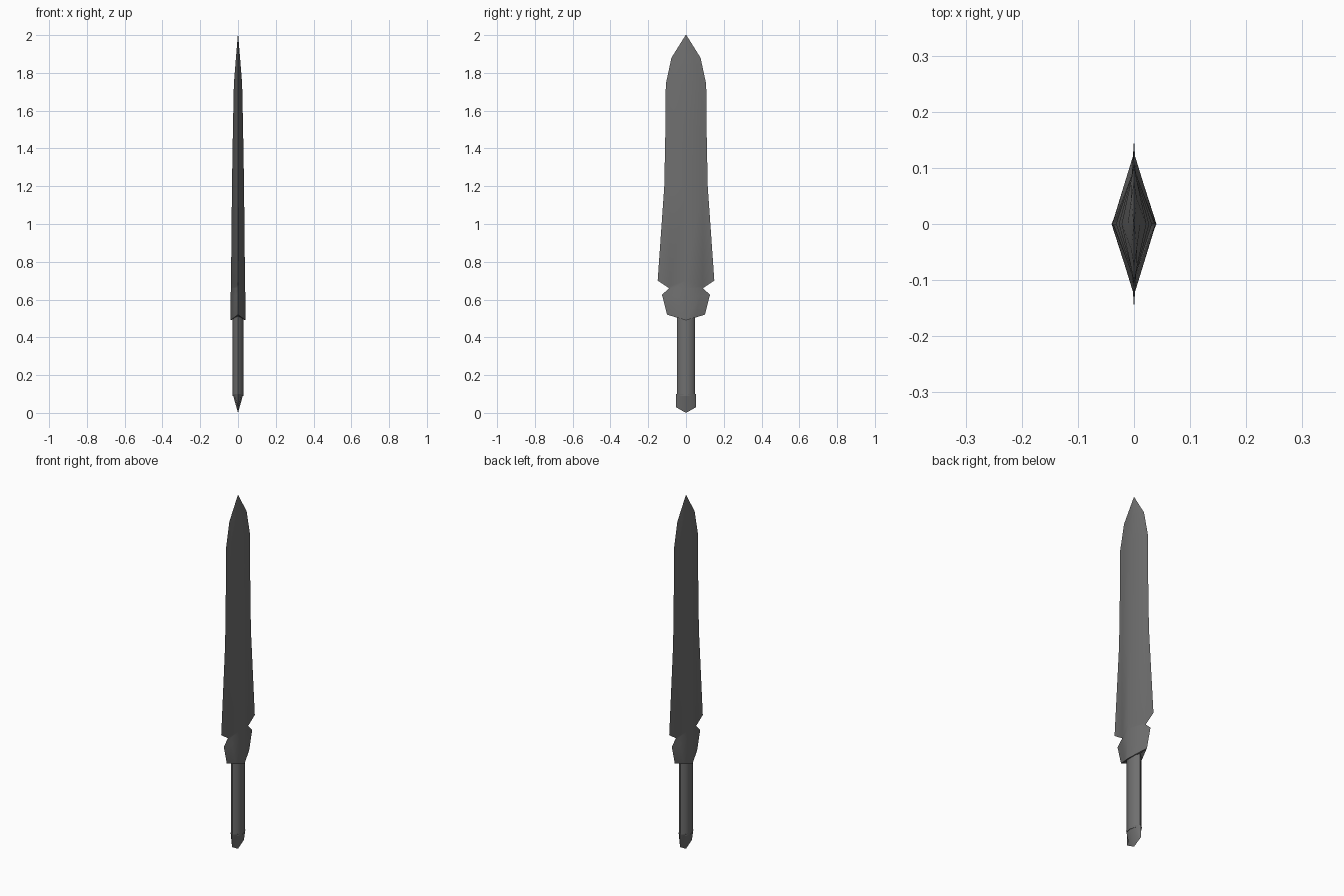
import bpy, bmesh, math

if "Cube" in bpy.data.objects:
    bpy.data.objects.remove(bpy.data.objects["Cube"])

steel = bpy.data.materials.new("dark_steel")
steel.diffuse_color = (0.16, 0.16, 0.16, 1)
steel.use_nodes = True
steel.node_tree.nodes["Principled BSDF"].inputs["Base Color"].default_value = steel.diffuse_color


def finish(name, bm, angle):
    bmesh.ops.remove_doubles(bm, verts=bm.verts, dist=0.0001)
    bmesh.ops.dissolve_degenerate(bm, edges=bm.edges, dist=0.0001)
    bmesh.ops.recalc_face_normals(bm, faces=bm.faces)
    mesh = bpy.data.meshes.new(name)
    bm.to_mesh(mesh)
    bm.free()
    obj = bpy.data.objects.new(name, mesh)
    bpy.context.collection.objects.link(obj)
    mesh.materials.append(steel)
    bpy.ops.object.select_all(action='DESELECT')
    obj.select_set(True)
    bpy.context.view_layer.objects.active = obj
    bpy.ops.object.shade_smooth_by_angle(angle=math.radians(angle))
    return obj


def loft(name, rings, angle):
    """Skin a stack of closed rings and cap both ends."""
    bm = bmesh.new()
    rows = [[bm.verts.new(p) for p in ring] for ring in rings]
    n = len(rows[0])
    for a, b in zip(rows, rows[1:]):
        for i in range(n):
            j = (i + 1) % n
            bm.faces.new((a[i], a[j], b[j], b[i]))
    for row in (rows[0], rows[-1]):
        co = [sum(v.co[k] for v in row) / n for k in range(3)]
        mid = bm.verts.new(co)
        for i in range(n):
            bm.faces.new((row[i], row[(i + 1) % n], mid))
    return finish(name, bm, angle)


def blade_ring(t, my, mx, ey, zc, zm, ze):
    """Eight-point section: thick ridge, shoulder and thin cutting edge."""
    return [(t, 0, zc), (mx, my, zm), (0, ey, ze), (-mx, my, zm),
            (-t, 0, zc), (-mx, -my, zm), (0, -ey, ze), (mx, -my, zm)]


# Blade with hooked cutting edges, notches and flared guard
rows = [
    # ridge x, shoulder y, shoulder x, edge y, z of ridge, shoulder, edge
    (0.040, 0.050, 0.020, 0.100, 0.49, 0.505, 0.52),
    (0.039, 0.075, 0.016, 0.127, 0.61, 0.620, 0.625),
    (0.038, 0.070, 0.010, 0.090, 0.66, 0.660, 0.66),
    (0.037, 0.088, 0.004, 0.150, 0.70, 0.670, 0.70),
    (0.032, 0.088, 0.004, 0.115, 1.20, 1.20, 1.20),
    (0.027, 0.085, 0.004, 0.109, 1.50, 1.50, 1.50),
    (0.022, 0.078, 0.005, 0.107, 1.74, 1.74, 1.74),
    (0.011, 0.045, 0.005, 0.077, 1.88, 1.88, 1.88),
    (0.001, 0.001, 0.0005, 0.002, 2.0, 2.0, 2.0),
]
loft("blade", [blade_ring(*r) for r in rows], 40)


def oval(rx, ry, z):
    return [(rx * math.cos(i * math.pi / 4), ry * math.sin(i * math.pi / 4), z)
            for i in range(8)]


# Slim oval grip
loft("grip", [oval(0.028, 0.047, 0.09), oval(0.028, 0.047, 0.52)], 50)

# Wedge pommel that narrows to a shallow pointed keel
top = oval(0.028, 0.053, 0.10)
keel = [(0, y, 0.03 * abs(y) / 0.053) for _, y, _ in oval(0.028, 0.053, 0)]
loft("pommel", [top, keel], 40)
